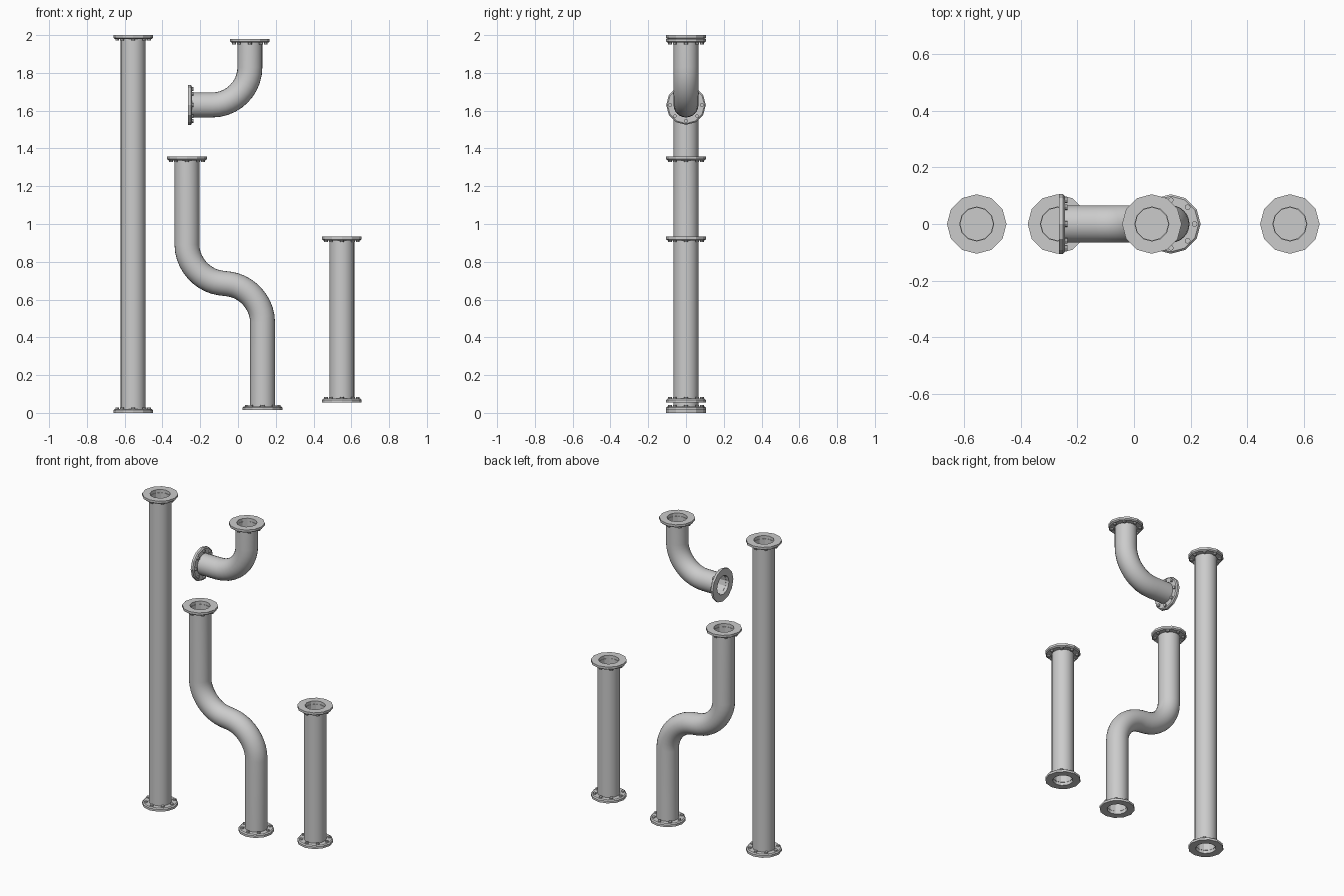
import bpy, bmesh, math
from mathutils import Vector, Matrix

if "Cube" in bpy.data.objects:
    bpy.data.objects.remove(bpy.data.objects["Cube"])

PIPE_R, BORE_R, FLANGE_R = 0.066, 0.06, 0.105


def finish(name, bm):
    bmesh.ops.recalc_face_normals(bm, faces=bm.faces)
    me = bpy.data.meshes.new(name)
    bm.to_mesh(me)
    bm.free()
    ob = bpy.data.objects.new(name, me)
    bpy.context.collection.objects.link(ob)
    return ob


def smooth(ob, angle):
    bpy.ops.object.select_all(action='DESELECT')
    ob.select_set(True)
    bpy.context.view_layer.objects.active = ob
    bpy.ops.object.shade_smooth_by_angle(angle=math.radians(angle))


def loft(bm, rings):
    for a, b in zip(rings, rings[1:]):
        n = len(a)
        for i in range(n):
            bm.faces.new((a[i], a[(i + 1) % n], b[(i + 1) % n], b[i]))


def rounded(corners, t, steps=10):
    """Corner points in the XZ plane, each inner corner rounded over length t."""
    pts = [Vector((x, 0, z)) for x, z in corners]
    path = [pts[0]]
    for p, c, n in zip(pts, pts[1:], pts[2:]):
        a, b = c + (p - c).normalized() * t, c + (n - c).normalized() * t
        h1, h2 = a.lerp(c, 0.55), b.lerp(c, 0.55)
        for i in range(steps + 1):
            u = i / steps
            v = 1 - u
            path.append(a * v**3 + h1 * 3*v*v*u + h2 * 3*v*u*u + b * u**3)
    return path + [pts[-1]]


def tube(name, path, sides=24):
    bm = bmesh.new()
    rings = []
    for i, p in enumerate(path):
        d = (path[min(i + 1, len(path) - 1)] - path[max(i - 1, 0)])
        # end rings and straight-run joints stay square to the straights
        if i == 1:
            d = path[1] - path[0]
        elif i == len(path) - 2:
            d = path[-1] - path[-2]
        d.normalize()
        y = Vector((0, 1, 0))
        s = d.cross(y)
        rings.append([bm.verts.new(p + PIPE_R * (s * math.cos(k) + y * math.sin(k)))
                      for k in (2 * math.pi * j / sides for j in range(sides))])
    loft(bm, rings)
    smooth(finish(name, bm), 40)


def flange(name, pos, inward):
    """Twelve-sided flange with a bore, and bolts on the pipe side."""
    q = Vector(inward).to_track_quat('Z', 'Y')
    mat = Matrix.Translation(pos) @ q.to_matrix().to_4x4()
    profile = [(BORE_R, 0.1), (BORE_R, 0), (FLANGE_R, 0), (FLANGE_R, 0.014),
               (0.098, 0.02), (0.058, 0.02)]
    bm = bmesh.new()
    rings = [[bm.verts.new((r * math.cos(k), r * math.sin(k), z))
              for k in (math.pi * j / 6 for j in range(12))] for r, z in profile]
    loft(bm, rings)
    bm.faces.new(rings[0])
    bm.transform(mat)
    finish(name, bm)
    # bolt heads
    bm = bmesh.new()
    for i in range(8):
        a = math.pi * i / 4
        bmesh.ops.create_cone(bm, cap_ends=True, segments=8, radius1=0.01,
                              radius2=0.01, depth=0.012, matrix=Matrix.Translation(
                                  (0.084 * math.cos(a), 0.084 * math.sin(a), 0.023)))
    bm.transform(mat)
    finish(name + "_bolts", bm)


def pipe(name, corners, t=0.18):
    path = rounded(corners, t)
    d0 = (path[1] - path[0]).normalized()
    d1 = (path[-2] - path[-1]).normalized()
    flange(name + "_flange_a", path[0], d0)
    flange(name + "_flange_b", path[-1], d1)
    tube(name, [path[0] + d0 * 0.012] + path[1:-1] + [path[-1] + d1 * 0.012])


# four separate pipes
pipe("long_pipe", [(-0.555, 0), (-0.555, 2)])
pipe("short_pipe", [(0.55, 0.055), (0.55, 0.933)])
pipe("offset_pipe", [(-0.27, 1.357), (-0.27, 0.71), (0.13, 0.66), (0.13, 0.014)])
pipe("elbow_pipe", [(-0.264, 1.63), (0.063, 1.63), (0.063, 1.98)], 0.2)
